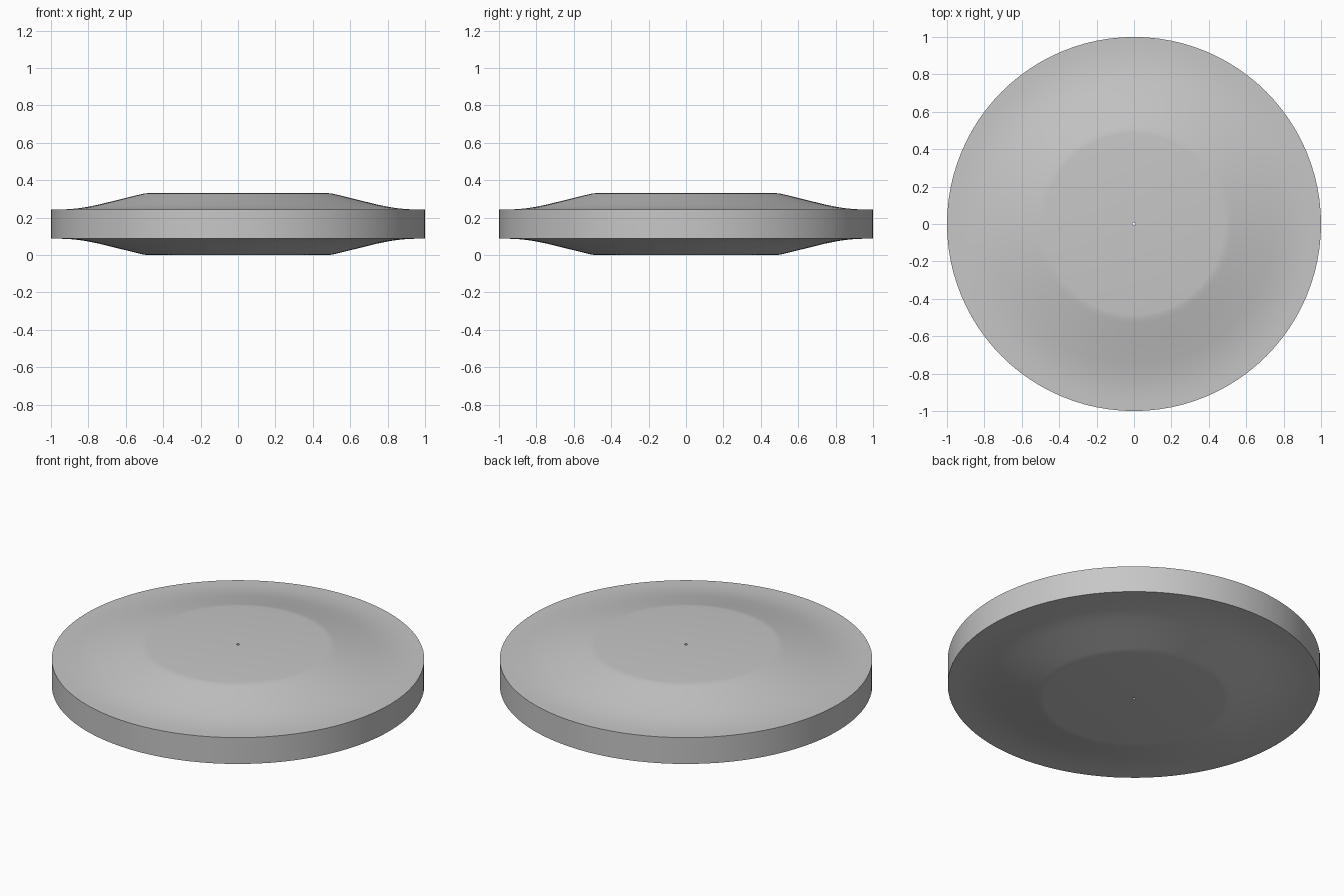
import bpy
import bmesh
import math

cube = bpy.data.objects.get("Cube")
if cube:
    bpy.data.objects.remove(cube, do_unlink=True)

SEGMENTS = 96
MID = 0.165  # height of the symmetry plane

# Single grey material
grey = bpy.data.materials.new("plain grey")
grey.use_nodes = True
colour = (0.57, 0.57, 0.57, 1)
grey.diffuse_color = colour
grey.node_tree.nodes["Principled BSDF"].inputs["Base Color"].default_value = colour

# Upper half profile (radius, height above the middle): pin hole, flat hub, dished slope, rim
upper = [(0.008, 0.165), (0.485, 0.165), (0.505, 0.163), (0.53, 0.157),
         (0.64, 0.13), (0.75, 0.103), (0.8, 0.093), (0.85, 0.085),
         (0.9, 0.08), (0.95, 0.078), (1.0, 0.078)]
profile = upper + [(r, -h) for r, h in reversed(upper)]

# Lathe the closed profile around the vertical axis
bm = bmesh.new()
rings = []
for r, h in profile:
    ring = []
    for i in range(SEGMENTS):
        a = math.tau * i / SEGMENTS
        ring.append(bm.verts.new((r * math.cos(a), r * math.sin(a), MID + h)))
    rings.append(ring)
for k, ring in enumerate(rings):
    following = rings[(k + 1) % len(rings)]
    for i in range(SEGMENTS):
        j = (i + 1) % SEGMENTS
        bm.faces.new((ring[i], following[i], following[j], ring[j]))
bmesh.ops.recalc_face_normals(bm, faces=bm.faces)

mesh = bpy.data.meshes.new("dished_disc")
bm.to_mesh(mesh)
bm.free()
mesh.materials.append(grey)
disc = bpy.data.objects.new("dished_disc", mesh)
bpy.context.collection.objects.link(disc)

# Smooth shading with sharp rim and hole edges
bpy.ops.object.select_all(action="DESELECT")
disc.select_set(True)
bpy.context.view_layer.objects.active = disc
bpy.ops.object.shade_smooth_by_angle(angle=math.radians(30))
